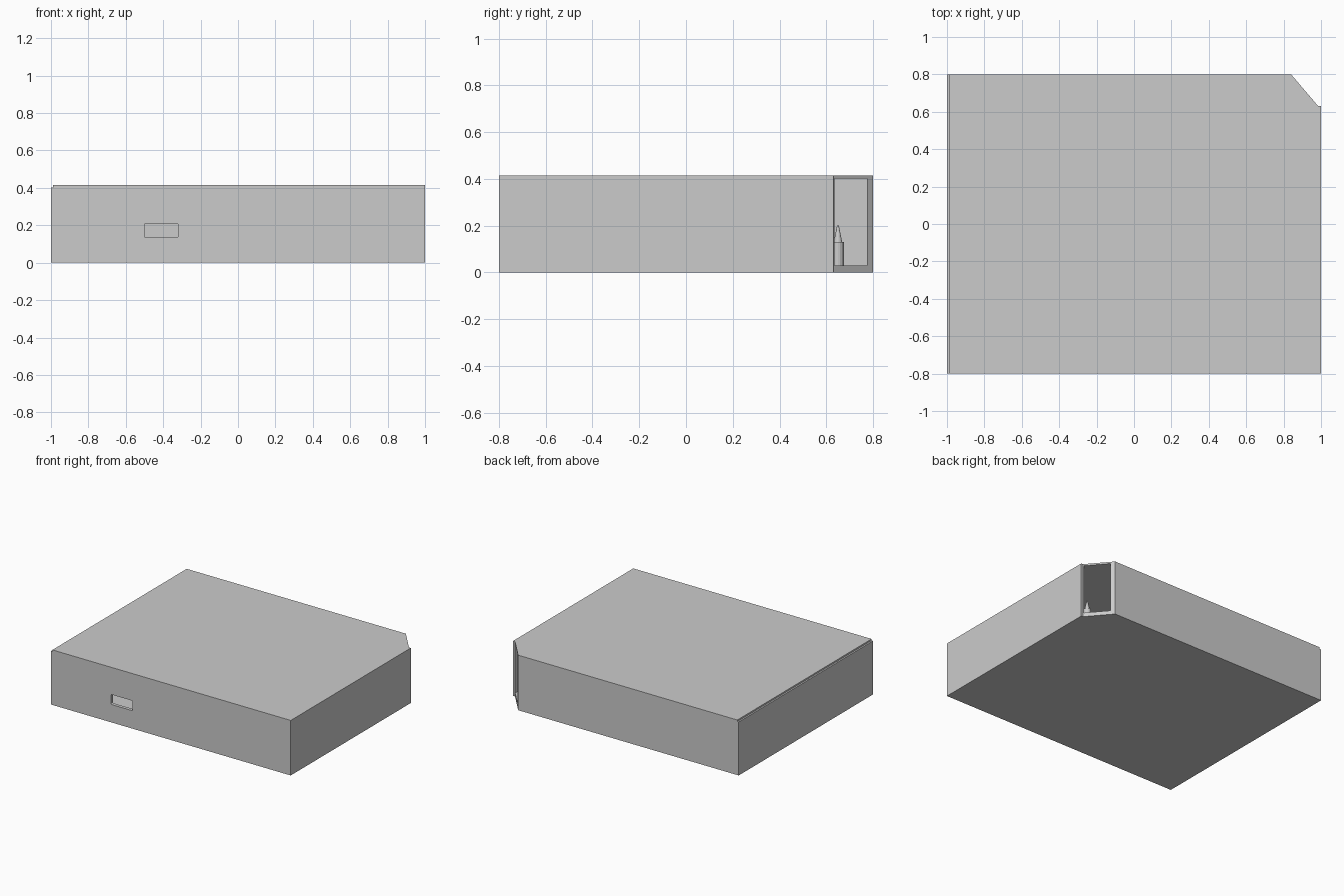
import bpy, bmesh, math
from mathutils import Matrix

if "Cube" in bpy.data.objects:
    bpy.data.objects.remove(bpy.data.objects["Cube"])


def prism(name, outline, z0, z1, matrix=Matrix()):
    """Extrude an outline from z0 to z1, then place it with a matrix."""
    bm = bmesh.new()
    face = bm.faces.new([bm.verts.new((x, y, z0)) for x, y in outline])
    top = bmesh.ops.extrude_face_region(bm, geom=[face])["geom"]
    bmesh.ops.translate(bm, vec=(0, 0, z1 - z0),
                        verts=[v for v in top if isinstance(v, bmesh.types.BMVert)])
    bmesh.ops.transform(bm, matrix=matrix, verts=bm.verts)
    bmesh.ops.recalc_face_normals(bm, faces=bm.faces)
    mesh = bpy.data.meshes.new(name)
    bm.to_mesh(mesh)
    bm.free()
    obj = bpy.data.objects.new(name, mesh)
    bpy.context.collection.objects.link(obj)
    return obj


def rect(x0, y0, x1, y1):
    return [(x0, y0), (x1, y0), (x1, y1), (x0, y1)]


def round_rect(x0, y0, x1, y1, r, steps=4):
    pts = []
    corners = [(x1 - r, y1 - r), (x0 + r, y1 - r), (x0 + r, y0 + r), (x1 - r, y0 + r)]
    for q, (cx, cy) in enumerate(corners):
        for i in range(steps + 1):
            a = math.pi / 2 * (q + i / steps)
            pts.append((cx + r * math.cos(a), cy + r * math.sin(a)))
    return pts


def cut(target, cutter):
    cutter.hide_render = True
    bpy.context.view_layer.objects.active = target
    mod = target.modifiers.new("cut", "BOOLEAN")
    mod.operation = "DIFFERENCE"
    mod.solver = "EXACT"
    mod.object = cutter
    bpy.ops.object.modifier_apply(modifier=mod.name)
    bpy.data.objects.remove(cutter)


# Box body with a clipped back right corner
case = prism("case", [(-1, -.8), (1, -.8), (1, .63), (.985, .63), (.84, .8), (-1, .8)], 0, .415)

# Hollow inside, open through the clipped corner
cut(case, prism("cavity_cutter",
                [(-.975, -.775), (.98, -.775), (.98, .72), (.9, .85), (.861, .775), (-.975, .775)],
                .03, .402))

# Step along the left top edge
cut(case, prism("step_cutter", rect(-1.1, -.9, -.988, .9), .403, .5))

# Rounded port slot in the front wall
stand = Matrix.Rotation(math.pi / 2, 4, "X")
cut(case, prism("port_cutter", round_rect(-.5, .135, -.32, .21, .008), .7, .9, stand))


# Board supports inside: posts with pointed pins
def support(name, x, y):
    bm = bmesh.new()
    for r1, r2, z0, z1 in ((.025, .025, .025, .13), (.018, .004, .13, .2)):
        bmesh.ops.create_cone(bm, cap_ends=True, segments=16, radius1=r1, radius2=r2,
                              depth=z1 - z0,
                              matrix=Matrix.Translation((x, y, (z0 + z1) / 2)))
    mesh = bpy.data.meshes.new(name)
    bm.to_mesh(mesh)
    bm.free()
    bpy.context.collection.objects.link(bpy.data.objects.new(name, mesh))


for i, (x, y) in enumerate([(.88, .55), (.88, -.65), (-.88, .65), (-.88, -.65)]):
    support(f"support_post_{i + 1}", x, y)
